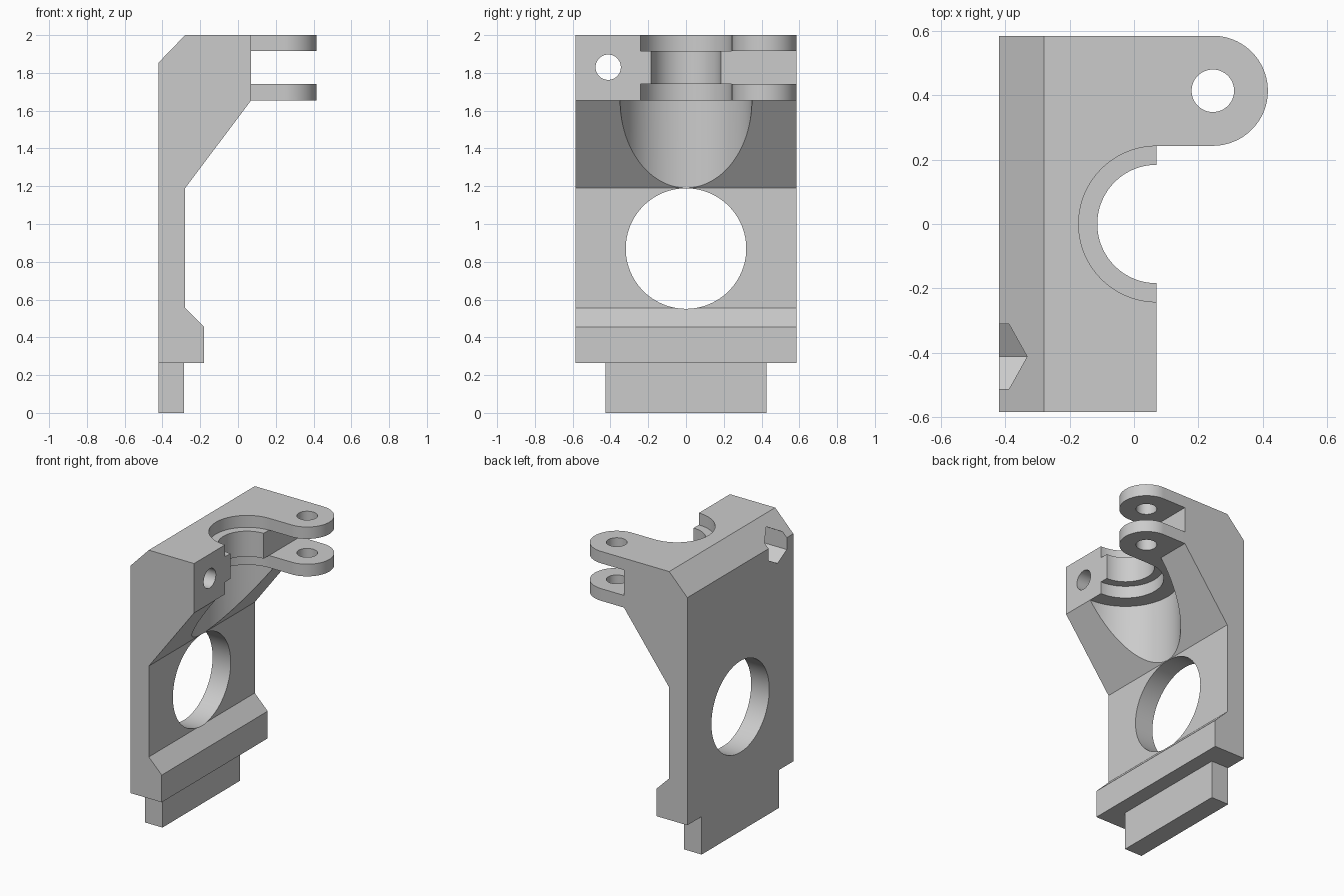
import bpy, bmesh, math
from mathutils import Matrix, Vector

default = bpy.data.objects.get("Cube")
if default:
    bpy.data.objects.remove(default, do_unlink=True)

GREY = (0.6, 0.6, 0.6, 1.0)
grey = bpy.data.materials.new("light_grey")
grey.use_nodes = True
grey.diffuse_color = GREY
grey.node_tree.nodes["Principled BSDF"].inputs["Base Color"].default_value = GREY


def finish(name, bm):
    bmesh.ops.recalc_face_normals(bm, faces=bm.faces)
    mesh = bpy.data.meshes.new(name)
    bm.to_mesh(mesh)
    bm.free()
    mesh.materials.append(grey)
    obj = bpy.data.objects.new(name, mesh)
    bpy.context.collection.objects.link(obj)
    return obj


def extrude(name, points, direction):
    """Closed outline swept along a straight direction."""
    bm = bmesh.new()
    face = bm.faces.new([bm.verts.new(p) for p in points])
    swept = bmesh.ops.extrude_face_region(bm, geom=[face])["geom"]
    moved = [g for g in swept if isinstance(g, bmesh.types.BMVert)]
    bmesh.ops.translate(bm, verts=moved, vec=Vector(direction))
    return finish(name, bm)


def rod(name, radius, start, end, sides=96):
    """Cylinder or prism between two points."""
    a, b = Vector(start), Vector(end)
    turn = (b - a).to_track_quat('Z', 'Y').to_matrix().to_4x4()
    bm = bmesh.new()
    bmesh.ops.create_cone(bm, cap_ends=True, segments=sides, radius1=radius, radius2=radius,
                          depth=(b - a).length, matrix=Matrix.Translation((a + b) / 2) @ turn)
    return finish(name, bm)


def combine(target, other, operation):
    mod = target.modifiers.new(operation.lower(), 'BOOLEAN')
    mod.operation, mod.solver, mod.object = operation, 'EXACT', other
    bpy.context.view_layer.objects.active = target
    bpy.ops.object.modifier_apply(modifier=mod.name)
    bpy.data.objects.remove(other, do_unlink=True)


# Main plate with overhanging head and foot ledge
HALF = 0.585
side = [(-0.42, 0.265), (-0.42, 1.855), (-0.28, 2), (0.07, 2), (0.07, 1.655),
        (-0.28, 1.19), (-0.28, 0.555), (-0.18, 0.455), (-0.18, 0.265)]
bracket = extrude("bracket", [(x, -HALF, z) for x, z in side], (0, 2 * HALF, 0))

# Tongue under the foot
tongue = [(-0.42, -0.427, 0), (-0.285, -0.427, 0), (-0.285, 0.427, 0), (-0.42, 0.427, 0)]
combine(bracket, extrude("tongue", tongue, (0, 0, 0.35)), 'UNION')

# Pair of rounded hinge lugs
LX, LY, LR = 0.245, 0.414, 0.171
for low, high in ((1.655, 1.74), (1.917, 2)):
    arc = [math.pi * (i / 48 - 0.5) for i in range(49)]
    outline = [(LX + LR * math.cos(a), LY + LR * math.sin(a), low) for a in arc]
    outline += [(0.07, LY + LR, low), (0.07, LY - LR, low)]
    combine(bracket, extrude("lug", outline, (0, 0, high - low)), 'UNION')

# Stepped vertical bore, wide below the head
steps = [(0, 1.1), (0.349, 1.1), (0.349, 1.655), (0.242, 1.655), (0.242, 1.74),
         (0.184, 1.74), (0.184, 1.917), (0.242, 1.917), (0.242, 2.1), (0, 2.1)]
bm = bmesh.new()
ring = [bm.verts.new((0.07 + r, 0, z)) for r, z in steps]
edges = [bm.edges.new(pair) for pair in zip(ring, ring[1:])]
bmesh.ops.spin(bm, geom=ring + edges, cent=(0.07, 0, 0), axis=(0, 0, 1),
               angle=math.tau, steps=128, use_duplicate=False)
bmesh.ops.remove_doubles(bm, verts=bm.verts, dist=0.0001)
combine(bracket, finish("bore", bm), 'DIFFERENCE')

# Large window, pin hole, screw hole and hexagonal nut pocket
combine(bracket, rod("window", 0.319, (-0.6, 0, 0.87), (0, 0, 0.87)), 'DIFFERENCE')
combine(bracket, rod("pin_hole", 0.066, (LX, LY, 1.5), (LX, LY, 2.2)), 'DIFFERENCE')
combine(bracket, rod("screw_hole", 0.067, (-0.6, -0.412, 1.83), (0.3, -0.412, 1.83)), 'DIFFERENCE')
hexagon = [math.radians(90 + 60 * i) for i in range(6)]
pocket = [(-0.6, -0.412 + 0.116 * math.cos(a), 1.83 + 0.116 * math.sin(a)) for a in hexagon]
combine(bracket, extrude("nut_pocket", pocket, (0.4, 0, 0)), 'DIFFERENCE')

# Smooth round walls, crisp edges
bpy.ops.object.select_all(action='DESELECT')
bracket.select_set(True)
bpy.context.view_layer.objects.active = bracket
bpy.ops.object.shade_smooth_by_angle(angle=math.radians(25))
